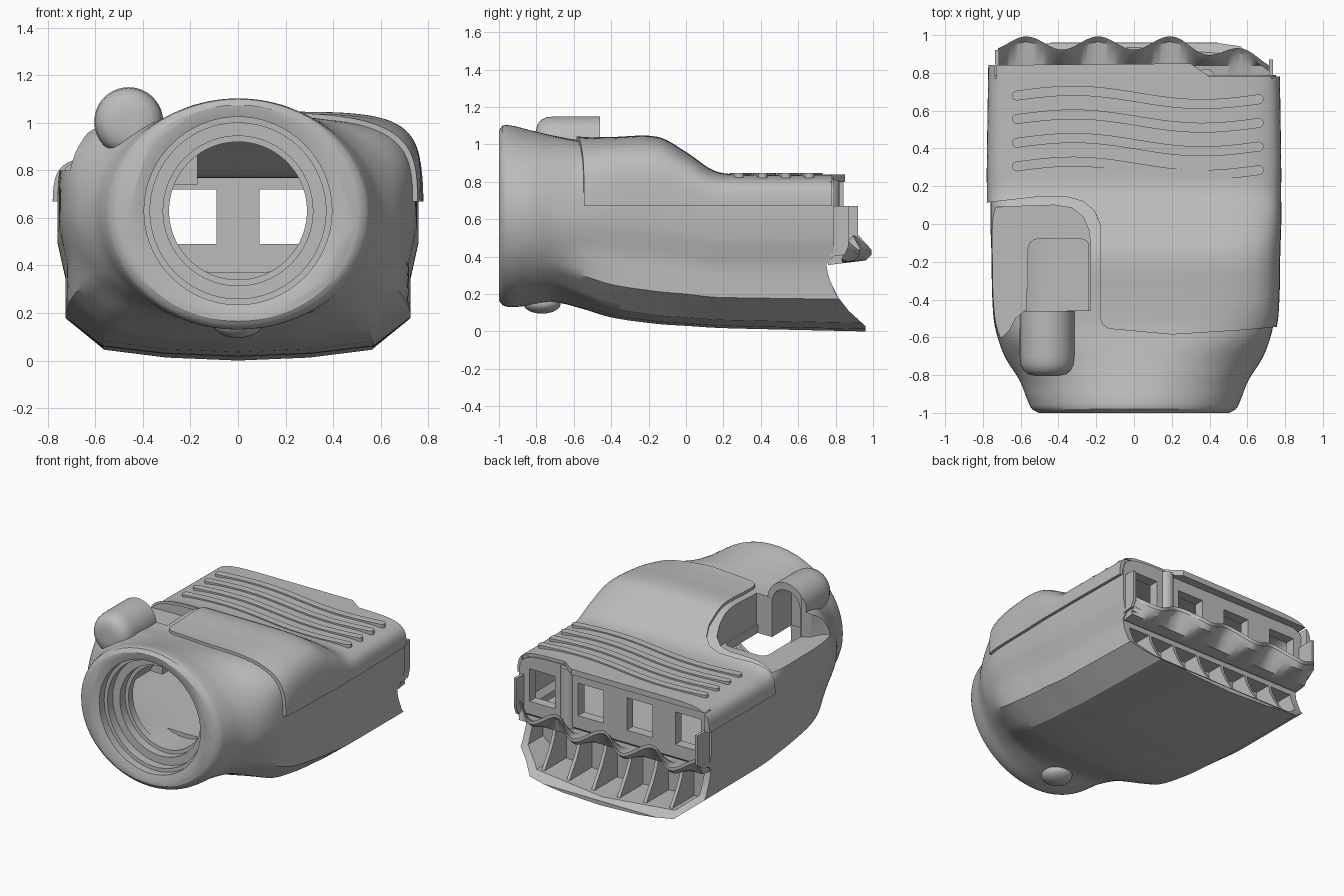
import bpy, bmesh, math
from math import sin, cos, pi

cube = bpy.data.objects.get("Cube")
if cube:
    bpy.data.objects.remove(cube, do_unlink=True)

grey = bpy.data.materials.new("plain_grey")
grey.use_nodes = True
grey.diffuse_color = (0.5, 0.5, 0.5, 1)
grey.node_tree.nodes["Principled BSDF"].inputs["Base Color"].default_value = (0.5, 0.5, 0.5, 1)


def finish(name, bm):
    bmesh.ops.recalc_face_normals(bm, faces=bm.faces)
    me = bpy.data.meshes.new(name)
    bm.to_mesh(me)
    bm.free()
    me.materials.append(grey)
    ob = bpy.data.objects.new(name, me)
    bpy.context.collection.objects.link(ob)
    return ob


def skin(name, rings):
    """Closed solid through a list of equal rings of points."""
    bm = bmesh.new()
    rows = [[bm.verts.new(p) for p in ring] for ring in rings]
    count = len(rows[0])
    for a, b in zip(rows, rows[1:]):
        for i in range(count):
            j = (i + 1) % count
            bm.faces.new((a[i], a[j], b[j], b[i]))
    bm.faces.new(rows[0])
    bm.faces.new(rows[-1])
    return finish(name, bm)


def prism(name, pts, axis, lo, hi):
    place = {"x": lambda p, d: (d, p[0], p[1]),
             "y": lambda p, d: (p[0], d, p[1]),
             "z": lambda p, d: (p[0], p[1], d)}[axis]
    return skin(name, [[place(p, d) for p in pts] for d in (lo, hi)])


def box(name, x, y, z):
    return prism(name, [(x[0], y[0]), (x[1], y[0]), (x[1], y[1]), (x[0], y[1])], "z", *z)


def arc(cx, cy, r, a0, a1, n=12):
    return [(cx + r * cos(a0 + (a1 - a0) * i / n), cy + r * sin(a0 + (a1 - a0) * i / n))
            for i in range(n + 1)]


def lathe(name, prof, cx, cz, segs=64):
    return skin(name, [[(cx + r * cos(2 * pi * i / segs), y, cz + r * sin(2 * pi * i / segs))
                        for i in range(segs)] for r, y in prof])


def combine(ob, other, op):
    mod = ob.modifiers.new(op, "BOOLEAN")
    mod.operation, mod.solver, mod.object = op, "EXACT", other
    bpy.ops.object.select_all(action="DESELECT")
    bpy.context.view_layer.objects.active = ob
    ob.select_set(True)
    bpy.ops.object.modifier_apply(modifier=mod.name)
    bpy.data.objects.remove(other, do_unlink=True)


# Body stations: y, half width, top, centre, bottom, roundness, tray blend
STATIONS = [
    (-1.0, .505, 1.075, .62, .165, 2, 0), (-.98, .54, 1.1, .62, .14, 2, 0),
    (-.93, .565, 1.1, .62, .13, 2, 0), (-.83, .605, 1.075, .62, .14, 2.1, 0),
    (-.7, .685, 1.045, .61, .155, 2.5, .2), (-.55, .735, 1.02, .6, .12, 4, .65),
    (-.4, .75, 1.02, .58, .075, 5, .9), (-.15, .755, 1.02, .55, .04, 5.5, 1),
    (0, .76, .94, .53, .03, 6, 1), (.15, .76, .84, .5, .02, 7, 1),
    (.3, .76, .82, .5, .015, 8, 1), (.96, .75, .82, .5, 0, 8, 1)]
TRAY = [(0, 1), (.4, .975), (.75, .91), (.955, .66), (.955, .32), (1, 0)]


def station(y):
    """Smooth interpolation of the station table."""
    s = STATIONS
    i = max(k for k in range(len(s) - 1) if s[k][0] <= y + 1e-6)
    a, b = s[i], s[i + 1]
    h = b[0] - a[0]
    t = (y - a[0]) / h
    p, q = s[max(i - 1, 0)], s[min(i + 2, len(s) - 1)]
    out = []
    for c in range(1, 7):
        ma = (b[c] - p[c]) / (b[0] - p[0]) * h
        mb = (q[c] - a[c]) / (q[0] - a[0]) * h
        out.append((2*t**3 - 3*t*t + 1) * a[c] + (t**3 - 2*t*t + t) * ma
                   + (3*t*t - 2*t**3) * b[c] + (t**3 - t*t) * mb)
    return out


def section(y, grow, floor):
    w, top, c, b, n, k = station(y)
    w, top, b = w + grow, top + grow, b - grow
    if floor is not None:
        b = floor
    half = []
    for p, q in zip(TRAY, TRAY[1:]):
        for j in range(4):
            x, v = (p[m] + (q[m] - p[m]) * j / 4 for m in (0, 1))
            a = math.atan2(v, x)
            half.append((w * (cos(a) + (x - cos(a)) * k), c - (c - b) * (sin(a) + (v - sin(a)) * k)))
    for j in range(28):
        a = pi / 2 * j / 28
        half.append((w * cos(a) ** (2 / n), c + (top - c) * sin(a) ** (2 / n)))
    half.append((0, top))
    ring = half + [(-x, z) for x, z in half[-2:0:-1]]
    return [(x, y, z) for x, z in ring]


def loft(name, y0, y1, grow=0, floor=None, steps=70):
    return skin(name, [section(y0 + (y1 - y0) * (i / steps) ** 1.3, grow, floor)
                       for i in range(steps + 1)])


# Outer housing with the hollowed rear end
body = loft("housing", -1, .96)
rear = [(1.3, 1.3), (.79, 1.3), (.79, .4), (.75, .36), (.76, .3), (.8, .2), (.87, .11), (.958, .03), (1.3, .03)]
combine(body, prism("rear_cut", rear, "x", -1, 1), "DIFFERENCE")

# Raised grip panel wrapping over the top and sides
panel = loft("grip_panel", -.7, .95, .02)
outline = [(-.18, -.5), (-.165, -.535), (-.13, -.555), (.2, -.585), (.6, -.56), (.9, -.53), (.9, .78),
           (.4, .78), (.3, .85), (-.9, .84), (-.9, .1), (-.5, .145), (-.36, .145), (-.27, .12),
           (-.21, .07), (-.18, 0)]
combine(panel, prism("panel_area", outline, "z", .67, 1.4), "INTERSECT")
combine(panel, box("panel_under", (-.735, .735), (.77, 1.2), (.5, .8)), "DIFFERENCE")
combine(body, panel, "UNION")

# Rounded knob cover on the right shoulder, and the scoop behind it
knob_prof = [(.06, -.805), (.1, -.795), (.125, -.775), (.14, -.745), (.145, -.7), (.145, -.46)]
combine(body, lathe("knob", knob_prof, -.46, 1.005, 48), "UNION")
scoop = [(-1, .08), (-.42, .1), (-.33, .085), (-.27, .04), (-.24, -.03), (-.23, -.1), (-.23, -.459),
         (-.58, -.459), (-.63, -.5), (-.66, -.56), (-.7, -.6), (-1, -.61)]
combine(body, prism("scoop", scoop, "z", .8, 1.5), "DIFFERENCE")

# Interior cavity, kept below the scoop floor
cavity = loft("cavity", -.76, .72, -.05, .37)
combine(cavity, box("cavity_limit", (-1, -.17), (-.9, .16), (.74, 1.5)), "DIFFERENCE")
combine(body, cavity, "DIFFERENCE")
hole = ([(-.24, -.459)] + arc(-.28, -.12, .04, 0, pi / 2, 6)
        + arc(-.51, -.13, .05, pi / 2, pi, 6) + [(-.56, -.459)])
combine(body, prism("top_hole", hole, "z", .6, 1.5), "DIFFERENCE")
arch = arc(-.46, .99, .11, 0, pi) + [(-.57, .7), (-.35, .7)]
combine(body, prism("knob_arch", arch, "y", -.68, -.35), "DIFFERENCE")

# Stepped front bore
bore = [(.44, -1.1), (.44, -1), (.395, -.985), (.395, -.93), (.37, -.929), (.37, -.87),
        (.315, -.869), (.315, -.81), (.29, -.809), (.29, -.6)]
combine(body, lathe("bore", bore, 0, .63, 96), "DIFFERENCE")

# Four rear windows and the lower rear recess
for x in (-.57, -.19, .19, .57):
    combine(body, box("window", (x - .1, x + .1), (.55, 1.2), (.49, .72)), "DIFFERENCE")
pocket = [(-.67, .32), (-.67, .19), (-.54, .085), (0, .05), (.54, .085), (.67, .19), (.67, .32)]
combine(body, prism("pocket", pocket, "y", .64, 1.2), "DIFFERENCE")

# Ribs in the recess
rib = [(.62, .34), (.75, .34), (.77, .27), (.81, .19), (.87, .1), (.9, .05), (.62, .05)]
parts = [body]
for i in range(6):
    x = -.5 + .2 * i
    parts.append(prism("recess_rib", rib, "x", x - .012, x + .012))


# Scalloped lip beneath the windows
def lip_row(x, drop):
    wave = cos(2 * pi * (x - .19) / .38)
    edge = .958 + .035 * wave - .2 * max(0, x - .25)
    lift = .475 - .04 * wave
    path = [(.76, .38), (.84, .39), (edge - .03, lift - .03), (edge, lift)]
    under = [(y, z - drop) for y, z in reversed(path)]
    return [(x, y, z) for y, z in path + under]


parts.append(skin("scalloped_lip", [lip_row(-.72 + 1.44 * i / 96, .025) for i in range(97)]))
for x, end in ((-.725, .92), (.725, .87)):
    side = [(.77, .4), (.85, .41), (end, .46), (end, .67), (.77, .67)]
    parts.append(prism("lip_end", side, "x", x - .01, x + .01))
parts.append(prism("rear_post", arc(.38, .77, .05, 0, pi), "z", .38, .81))

# Round button under the front
bm = bmesh.new()
bmesh.ops.create_uvsphere(bm, u_segments=32, v_segments=16, radius=.1)
bmesh.ops.scale(bm, vec=(1, 1, .55), verts=bm.verts)
bmesh.ops.translate(bm, vec=(0, -.77, .15), verts=bm.verts)
parts.append(finish("bottom_button", bm))


# Wavy grip ridges with round ends
def ridge_outline(y0, r=.026, n=40):
    def wave(t):
        return y0 - .02 * t + .03 * sin(2 * pi * t)
    mid = [(-.62 + 1.28 * i / n, wave(i / n)) for i in range(1, n)]
    return ([(x, y - r) for x, y in mid] + arc(.66, wave(1), r, -pi / 2, pi / 2, 8)
            + [(x, y + r) for x, y in reversed(mid)] + arc(-.62, wave(0), r, pi / 2, 3 * pi / 2, 8))


for y0 in (.68, .555, .43, .305):
    parts.append(prism("grip_ridge", ridge_outline(y0), "z", .8, .848))

# Smooth shading with crisp edges
bpy.ops.object.select_all(action="DESELECT")
for ob in parts:
    ob.select_set(True)
bpy.context.view_layer.objects.active = body
bpy.ops.object.shade_smooth_by_angle(angle=math.radians(30))
